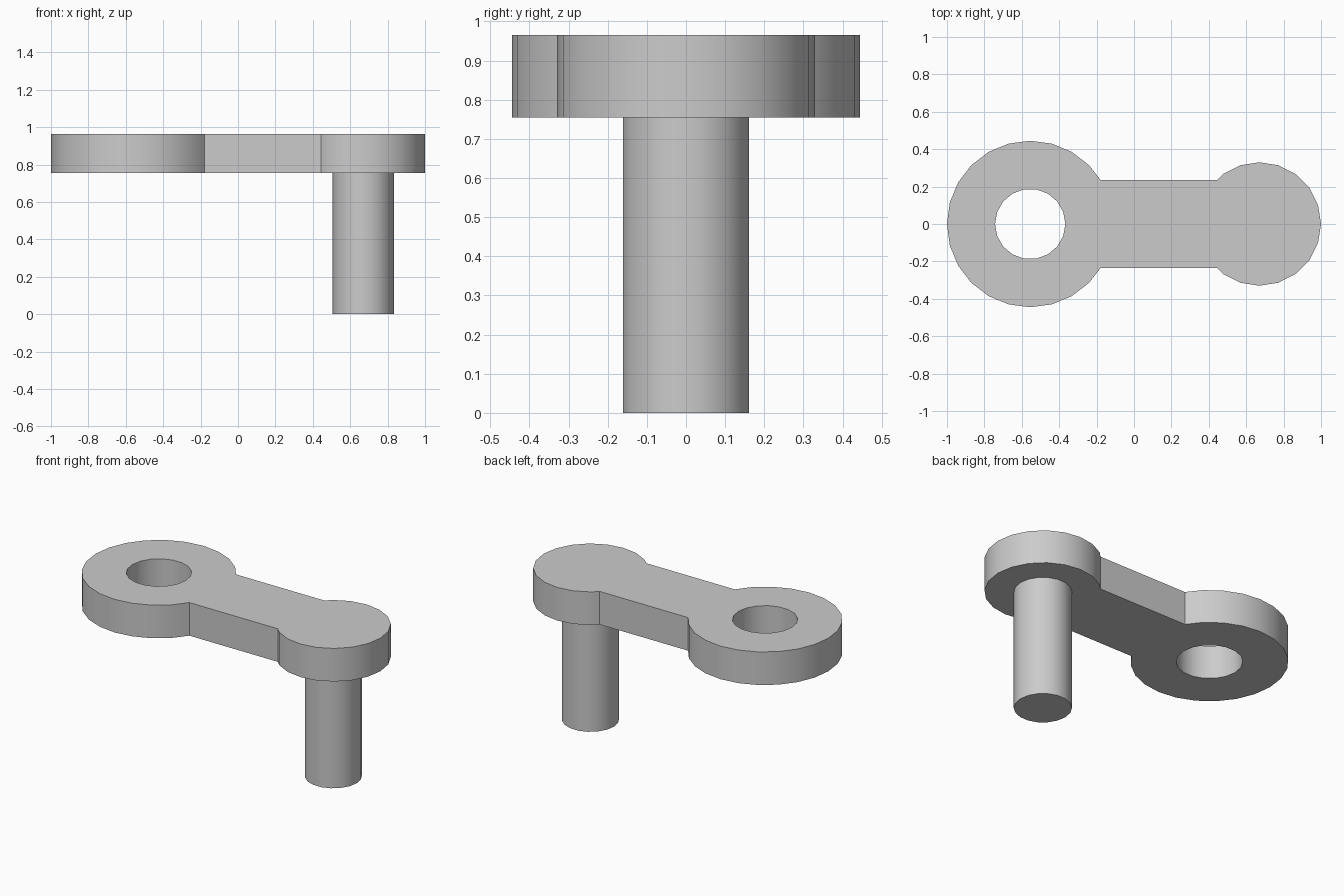
import bpy, bmesh
from math import sin, cos, pi, radians
from mathutils import Vector

cube = bpy.data.objects.get("Cube")
if cube:
    bpy.data.objects.remove(cube, do_unlink=True)

BOTTOM, TOP = 0.755, 0.965
EYE_X, EYE_R, HOLE_R = -0.555, 0.445, 0.188
BOSS_X, BOSS_R, PIN_R = 0.67, 0.33, 0.164
HALF_WEB = 0.234

grey = bpy.data.materials.new("plain_grey")
grey.use_nodes = True
colour = (0.6, 0.6, 0.6, 1)
grey.diffuse_color = colour
grey.node_tree.nodes["Principled BSDF"].inputs["Base Color"].default_value = colour


def arc(x, radius, start, end, step):
    """Points on a circle centred on the x axis, in degrees."""
    return [(x + radius * cos(radians(a)), radius * sin(radians(a)))
            for a in range(start, end + 1, step)]


def extrude_outlines(name, outlines, low, high):
    """Fill closed outlines (inner ones become holes) and extrude upward."""
    bm = bmesh.new()
    edges = []
    for points in outlines:
        verts = [bm.verts.new((x, y, low)) for x, y in points]
        edges += [bm.edges.new((v, verts[i - 1])) for i, v in enumerate(verts)]
    bmesh.ops.triangle_fill(bm, edges=edges, use_beauty=True, normal=(0, 0, 1))
    ext = bmesh.ops.extrude_face_region(bm, geom=bm.faces[:], use_keep_orig=True)
    moved = [v for v in ext["geom"] if isinstance(v, bmesh.types.BMVert)]
    bmesh.ops.translate(bm, verts=moved, vec=Vector((0, 0, high - low)))
    bmesh.ops.recalc_face_normals(bm, faces=bm.faces[:])
    mesh = bpy.data.meshes.new(name)
    bm.to_mesh(mesh)
    bm.free()
    mesh.materials.append(grey)
    obj = bpy.data.objects.new(name, mesh)
    bpy.context.collection.objects.link(obj)
    bpy.ops.object.select_all(action="DESELECT")
    obj.select_set(True)
    bpy.context.view_layer.objects.active = obj
    bpy.ops.object.shade_smooth_by_angle(angle=radians(30))
    return obj


# Link plate: large eye, straight web and round boss in one outline
eye = arc(EYE_X, EYE_R, 45, 315, 15)
boss = arc(BOSS_X, BOSS_R, -126, 126, 18)
neck_x, boss_x = -0.178, 0.443
outline = (boss + [(boss_x, HALF_WEB), (neck_x, HALF_WEB)]
           + eye + [(neck_x, -HALF_WEB), (boss_x, -HALF_WEB)])
hole = arc(EYE_X, HOLE_R, 0, 340, 20)
extrude_outlines("link_plate", [outline, hole], BOTTOM, TOP)

# Pin hanging below the boss, seated slightly into the plate
pin = arc(BOSS_X, PIN_R, 0, 340, 20)
extrude_outlines("pin", [pin], 0, BOTTOM + 0.01)
